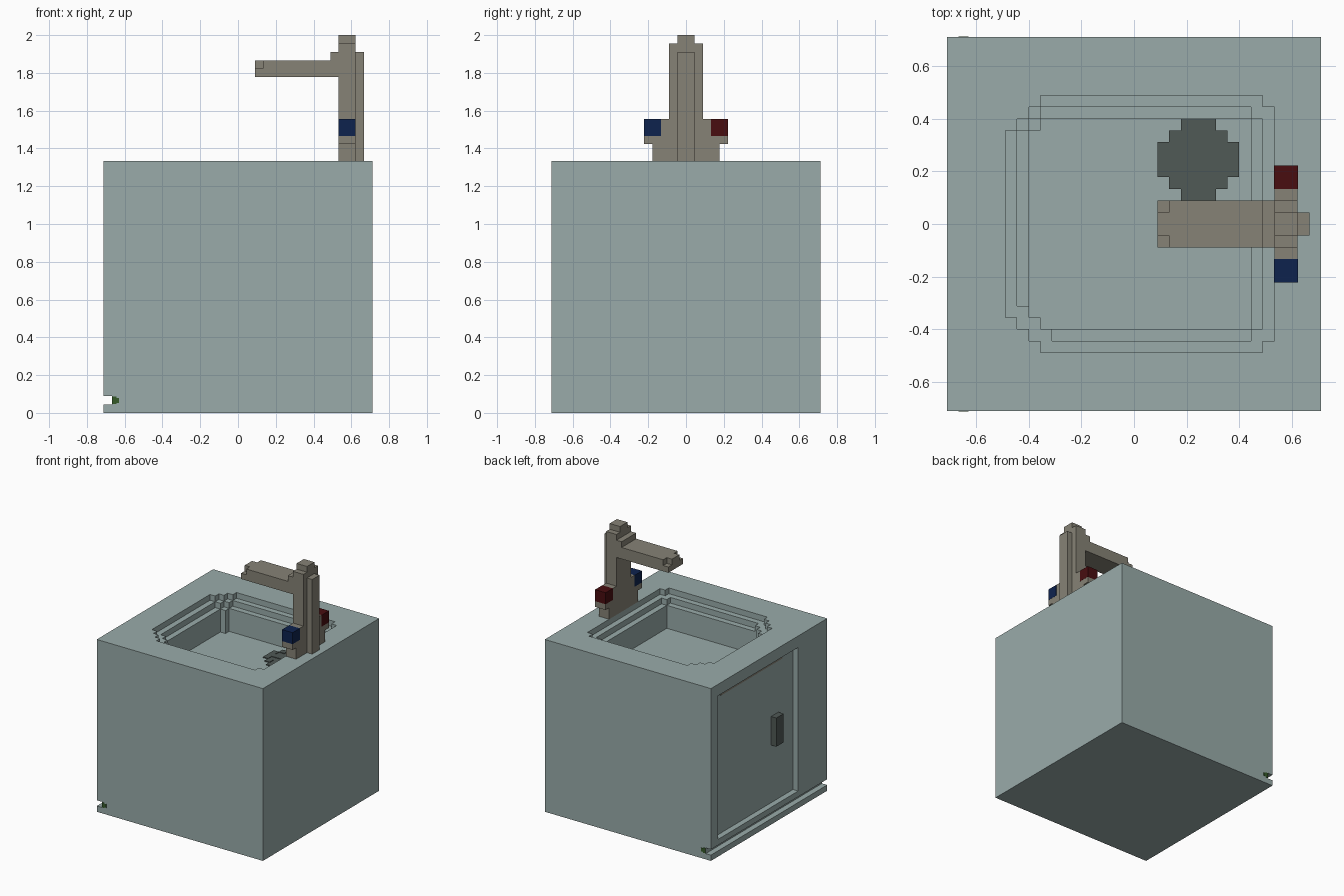
import bpy, bmesh

if "Cube" in bpy.data.objects:
    bpy.data.objects.remove(bpy.data.objects["Cube"])

V = 2 / 45  # size of one block


def material(name, rgb):
    m = bpy.data.materials.new(name)
    m.diffuse_color = (*rgb, 1)
    m.use_nodes = True
    m.node_tree.nodes["Principled BSDF"].inputs["Base Color"].default_value = m.diffuse_color
    return m


TEAL = material("pale_teal", (0.32, 0.41, 0.40))
METAL = material("warm_metal", (0.24, 0.225, 0.18))
DARK = material("dark_grey", (0.08, 0.10, 0.092))
RED = material("deep_red", (0.065, 0.004, 0.005))
BLUE = material("deep_blue", (0.004, 0.016, 0.076))
GREEN = material("leaf_green", (0.035, 0.10, 0.022))


def prism(name, points, z0, z1, mat):
    """Extrude an outline given in blocks between two heights."""
    bm = bmesh.new()
    base = bm.faces.new([bm.verts.new((x * V, y * V, z0 * V)) for x, y in points])
    top = bmesh.ops.extrude_face_region(bm, geom=[base])["geom"]
    bmesh.ops.translate(bm, vec=(0, 0, (z1 - z0) * V),
                        verts=[g for g in top if isinstance(g, bmesh.types.BMVert)])
    bmesh.ops.recalc_face_normals(bm, faces=bm.faces)
    me = bpy.data.meshes.new(name)
    bm.to_mesh(me)
    bm.free()
    me.materials.append(mat)
    ob = bpy.data.objects.new(name, me)
    bpy.context.collection.objects.link(ob)
    return ob


def box(name, x0, x1, y0, y1, z0, z1, mat):
    return prism(name, [(x0, y0), (x1, y0), (x1, y1), (x0, y1)], z0, z1, mat)


def stepped(x0, x1, y0, y1, bl, br, tr, tl):
    """Rectangle outline whose corners are cut by small stairs."""
    pts = []
    corners = [(x0, y0, 1, 1, bl, False), (x1, y0, -1, 1, br, True),
               (x1, y1, -1, -1, tr, False), (x0, y1, 1, -1, tl, True)]
    for cx, cy, sx, sy, n, flip in corners:
        c = [(cx, cy + sy * n)]
        for i in range(n):
            c.append((cx + sx * (i + 1), cy + sy * (n - i)))
            c.append((cx + sx * (i + 1), cy + sy * (n - i - 1)))
        pts += c[::-1] if flip else c
    return pts


def cut(target, cutter):
    mod = target.modifiers.new("cut", "BOOLEAN")
    mod.operation = "DIFFERENCE"
    mod.solver = "EXACT"
    mod.object = cutter
    bpy.context.view_layer.objects.active = target
    bpy.ops.object.modifier_apply(modifier=mod.name)
    bpy.data.objects.remove(cutter)


# Cabinet with terraced basin, door recess and side groove
cabinet = box("cabinet", -16, 16, -16, 16, 0, 30, TEAL)
cut(cabinet, prism("rim_cut", stepped(-11, 12, -11, 11, 3, 1, 1, 3), 29, 31, TEAL))
cut(cabinet, prism("ledge_cut", stepped(-10, 11, -10, 10, 3, 1, 1, 2), 28, 31, TEAL))
cut(cabinet, prism("bowl_cut", stepped(-9, 10, -9, 9, 1, 0, 0, 1), 24, 31, TEAL))
cut(cabinet, box("door_cut", -17, -15, -8, 14, 3, 28, TEAL))
cut(cabinet, box("groove_cut", -17, -15, -17, 17, 1, 2, TEAL))

# Door handle and strip over the door
box("door_handle", -16, -15, -4, -2, 13, 18, DARK)
box("door_strip", -15.1, -15, -5, 12, 27, 28, METAL)

# Green end pieces beside the groove
for side, name in ((-1, "front"), (1, "back")):
    y0, y1 = sorted((side * 15.8, side * 16.05))
    box(name + "_green_tab", -15, -14.5, y0, y1, 1.05, 1.95, GREEN)
    box(name + "_green_tab_tip", -14.5, -14.15, y0, y1, 1.2, 1.8, GREEN)

# Drain with four openings
drain = prism("drain", stepped(2, 9, 2, 9, 2, 2, 2, 2), 24, 24.15, DARK)
# widen the stairs' shoulders to the round seven-block shape
for sx in (-1, 1):
    for sy in (-1, 1):
        quad = [(.5, .5), (2.5, .5), (2.5, 1.5), (1.5, 1.5), (1.5, 2.5), (.5, 2.5)]
        cut(drain, prism("drain_hole", [(5.5 + sx * x, 5.5 + sy * y) for x, y in quad],
                         24.05, 25, DARK))

# Tap
box("tap_base", 12, 14, -4, 4, 30, 32, METAL)
box("tap_shoulder", 12, 14, -5, 5, 32, 33, METAL)
box("tap_valve", 12, 14, -3, 3, 33, 35, METAL)
box("tap_column", 12, 14, -2, 2, 33, 44, METAL)
box("tap_cap", 12, 14, -1, 1, 44, 45, METAL)
box("tap_back_rib", 14, 15, -1, 1, 30, 43, METAL)
box("spout_collar", 11, 12, -2, 2, 42, 43, METAL)
box("spout", 3, 12, -2, 2, 40, 42, METAL)
box("spout_tip", 2, 3, -2, 2, 40, 41, METAL)
box("spout_tip_top", 2, 3, -1, 1, 41, 42, METAL)
box("cold_handle", 11.98, 14.02, -5, -3, 33, 35, BLUE)
box("hot_handle", 11.98, 14.02, 3, 5, 33, 35, RED)
